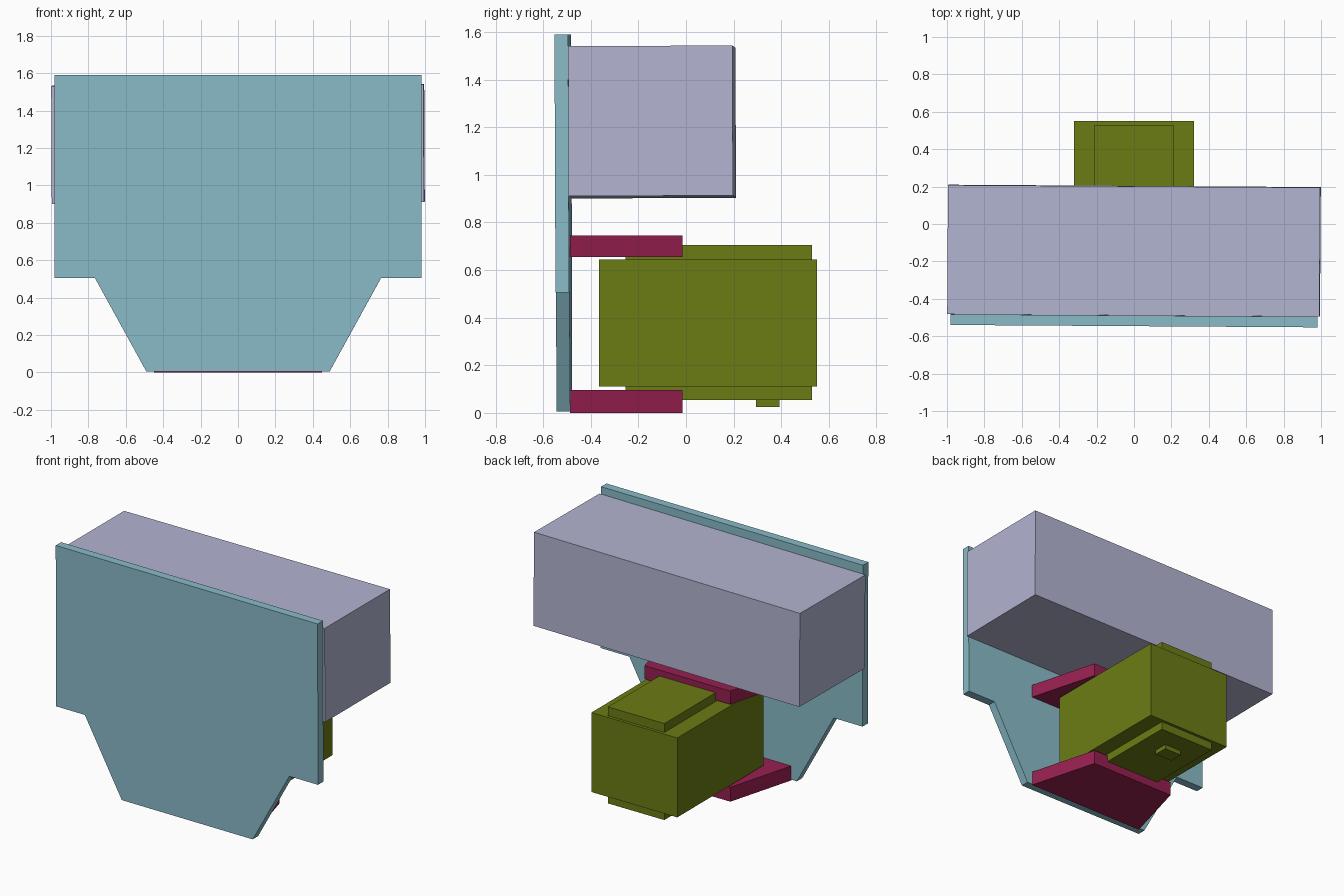
import bpy
import bmesh

if "Cube" in bpy.data.objects:
    bpy.data.objects.remove(bpy.data.objects["Cube"])


def material(name, rgb):
    m = bpy.data.materials.new(name)
    m.diffuse_color = (*rgb, 1)
    m.use_nodes = True
    m.node_tree.nodes["Principled BSDF"].inputs["Base Color"].default_value = m.diffuse_color
    return m


TEAL = material("teal", (0.25, 0.50, 0.58))
LILAC = material("lilac", (0.45, 0.46, 0.64))
OLIVE = material("olive", (0.15, 0.20, 0.007))
CRIMSON = material("crimson", (0.31, 0.014, 0.08))


def prism(name, profile, direction, mat):
    """Extrude a closed 3D outline along a direction."""
    bm = bmesh.new()
    face = bm.faces.new([bm.verts.new(p) for p in profile])
    new = bmesh.ops.extrude_face_region(bm, geom=[face])["geom"]
    bmesh.ops.translate(bm, vec=direction,
                        verts=[v for v in new if isinstance(v, bmesh.types.BMVert)])
    bmesh.ops.recalc_face_normals(bm, faces=bm.faces)
    mesh = bpy.data.meshes.new(name)
    bm.to_mesh(mesh)
    bm.free()
    mesh.materials.append(mat)
    ob = bpy.data.objects.new(name, mesh)
    bpy.context.collection.objects.link(ob)
    return ob


def box(name, x, y, z, mat):
    """Box from half width x and (min, max) ranges in y and z."""
    outline = [(-x, y[0], z[0]), (x, y[0], z[0]), (x, y[1], z[0]), (-x, y[1], z[0])]
    return prism(name, outline, (0, 0, z[1] - z[0]), mat)


# Front plate: wide on top, stepping in to a tapered lower half
half = [(0.49, -0.795), (0.765, -0.295), (0.98, -0.295), (0.98, 0.79)]
outline = half + [(-x, z) for x, z in reversed(half)]
plate = prism("front_plate", [(x, -0.0285, z) for x, z in outline], (0, 0.057, 0), TEAL)
plate.location = (0, -0.5145, 0.8)
plate.rotation_euler = (0.004, 0, -0.0065)

# Long upper case, very slightly skewed like the plate
case = box("upper_case", 0.995, (-0.345, 0.345), (-0.315, 0.315), LILAC)
case.location = (0, -0.1425, 1.222)
case.rotation_euler = (0.004, -0.005, -0.0065)

# Tapered brackets holding the motor
for name, z, h in (("upper_bracket", 0.655, 0.09), ("lower_bracket", 0.0, 0.097)):
    plan = [(-0.45, -0.488, z), (0.45, -0.488, z), (0.32, -0.015, z), (-0.32, -0.015, z)]
    prism(name, plan, (0, 0, h), CRIMSON)

# Motor body with end caps and a small foot
box("motor_body", 0.32, (-0.365, 0.55), (0.11, 0.645), OLIVE)
for name, z in (("motor_top_cap", (0.645, 0.705)), ("motor_bottom_cap", (0.055, 0.11))):
    box(name, 0.21, (-0.255, 0.53), z, OLIVE)
box("motor_foot", 0.065, (0.295, 0.392), (0.025, 0.055), OLIVE)
